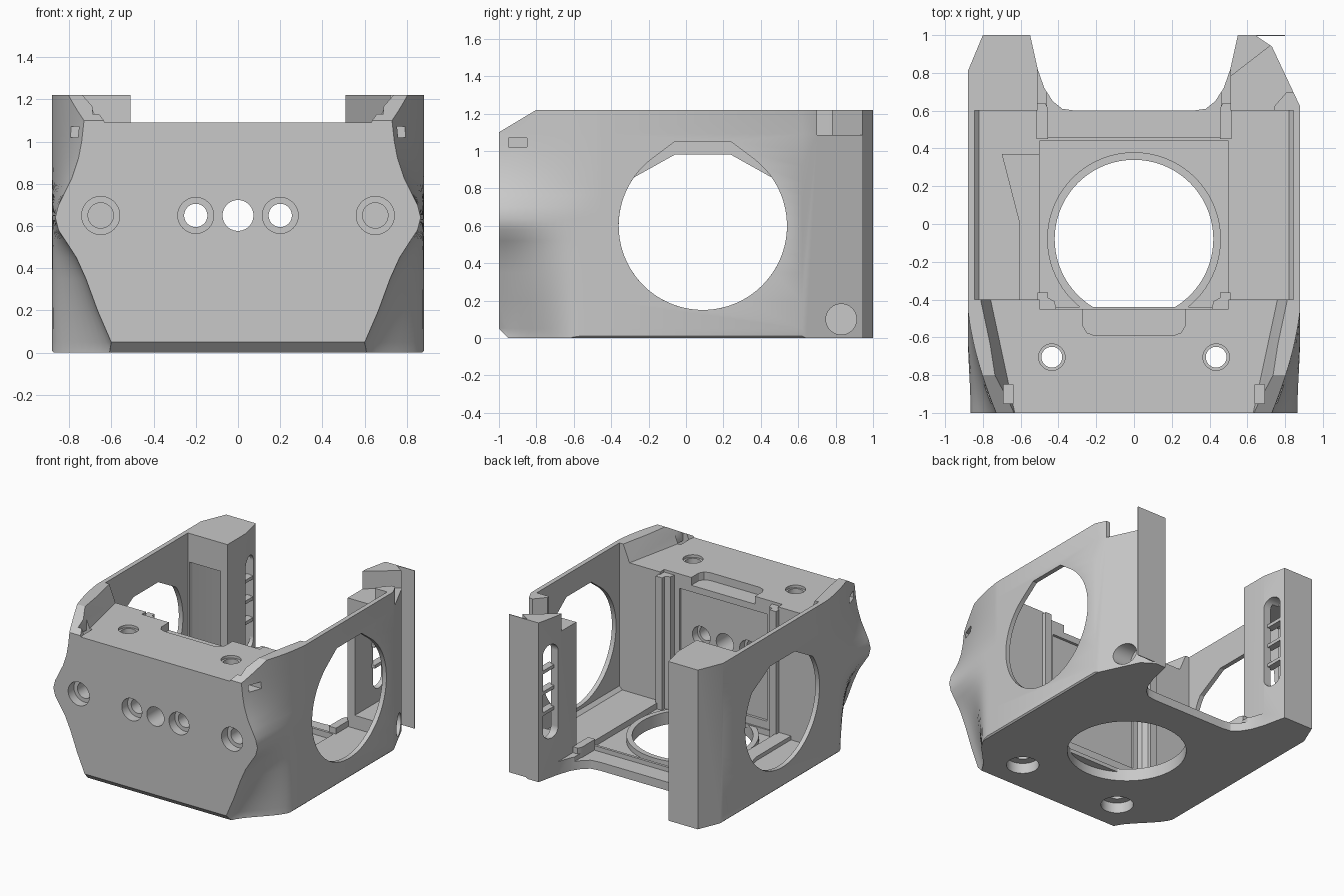
import bpy, bmesh
from math import cos, sin, radians

if "Cube" in bpy.data.objects:
    bpy.data.objects.remove(bpy.data.objects["Cube"])

grey = bpy.data.materials.new("plain grey")
grey.use_nodes = True
COLOUR = (0.58, 0.58, 0.58, 1)
grey.diffuse_color = COLOUR
grey.node_tree.nodes["Principled BSDF"].inputs["Base Color"].default_value = COLOUR


def finish(name, bm):
    bmesh.ops.recalc_face_normals(bm, faces=bm.faces[:])
    mesh = bpy.data.meshes.new(name)
    bm.to_mesh(mesh)
    bm.free()
    mesh.materials.append(grey)
    ob = bpy.data.objects.new(name, mesh)
    bpy.context.collection.objects.link(ob)
    return ob


def loft(name, rings):
    bm = bmesh.new()
    rows = [[bm.verts.new(p) for p in ring] for ring in rings]
    n = len(rows[0])
    for a, b in zip(rows, rows[1:]):
        for i in range(n):
            j = (i + 1) % n
            bm.faces.new((a[i], a[j], b[j], b[i]))
    bm.faces.new(rows[0])
    bm.faces.new(rows[-1])
    return finish(name, bm)


def prism(name, pts, axis, lo, hi):
    place = {"x": lambda a, b, h: (h, a, b),
             "y": lambda a, b, h: (a, h, b),
             "z": lambda a, b, h: (a, b, h)}[axis]
    return loft(name, [[place(a, b, h) for a, b in pts] for h in (lo, hi)])


def rect(a0, a1, b0, b1):
    return [(a0, b0), (a1, b0), (a1, b1), (a0, b1)]


def arc(a, b, r, start=0, end=360, n=48):
    last = n if end - start == 360 else n - 1
    step = (end - start) / last
    return [(a + r * cos(radians(start + i * step)),
             b + r * sin(radians(start + i * step))) for i in range(n)]


def flip(pts, s):
    return [(s * a, b) for a, b in pts]


def cut(ob, cutter):
    bpy.context.view_layer.objects.active = ob
    mod = ob.modifiers.new("cut", "BOOLEAN")
    mod.operation, mod.solver, mod.object = "DIFFERENCE", "EXACT", cutter
    bpy.ops.object.modifier_apply(modifier=mod.name)
    bpy.data.objects.remove(cutter)


def carve(*args):
    cut(body, prism("cutter", *args))


def spread(z, d):
    """How far the nose has widened to the side wall, d behind the front."""
    if z < .75:
        t = min(d / .43, 1)
        return t * t * (3 - 2 * t)
    t = min(d / .55, 1)
    return t * (1.6 - .6 * t)


# Outer body: bulged nose blending into straight side walls
nose = [(0, .60), (.05, .60), (.2, .665), (.35, .72), (.45, .765), (.52, .81),
        (.58, .85), (.64, .865), (.70, .85), (.76, .82), (.83, .785),
        (.92, .755), (1.0, .74), (1.09, .73), (1.22, .725)]
rings = []
for i in range(16):
    d = .55 * i / 14 if i < 15 else 2
    side = [(w + (.88 - w) * spread(z, d), z) for z, w in nose]
    rings.append([(x, d - 1, z) for x, z in side] +
                 [(-x, d - 1, z) for x, z in reversed(side)])
body = loft("main_body", rings)

# Front edge chamfers, top and bottom
carve([(-1.1, 1.04), (-.7, 1.28), (-.7, 1.4), (-1.1, 1.4)], "x", -1, 1)
carve([(-1.1, .15), (-.9, -.05), (-1.1, -.05)], "x", -1, 1)

# Lowered top of the front block, with sloping sides up to the walls
top = [(-1.1, 1.09, .61), (-1.1, 1.3, .74), (-.35, 1.3, .855), (-.35, 1.09, .77)]
cut(body, loft("cutter", [[(s * x, y, z) for y, z, x in top] for s in (-1, 1)]))

# Inner cavity with chamfered floor edges
carve([(-.82, .1), (.82, .1), (.845, .125), (.845, 1.4), (-.845, 1.4), (-.845, .125)],
      "y", -.4, .6)
carve(rect(-.50, .50, -.45, -.3), "z", .1, 1.4)
carve(rect(-.51, .51, .5, 1.2), "z", .1, 1.4)
carve(rect(-.50, .50, -.44, .44), "z", .055, .2)
carve(rect(-.46, .46, .46, .75), "z", .065, .2)

# Back opening and bevelled back corners
half = [(.57, 1.1), (.55, 1), (.51, .82), (.475, .72), (.43, .65), (.38, .61), (.31, .6)]
carve(half + flip(half[::-1], -1), "z", -.1, 1.4)
carve([(.89, .6), (.73, .94), (.64, 1), (.64, 1.1), (1, 1.1), (1, .6)], "z", -.1, 1.4)
carve([(-.90, .76), (-.80, 1), (-.80, 1.1), (-1, 1.1), (-1, .76)], "z", -.1, 1.4)

# Round floor opening and shallow panel on the back of the front block
carve(arc(0, -.08, .42, n=72), "z", -.1, .07)
carve(rect(-.37, .37, .16, .98), "y", -.47, -.4)

# Large side openings with clipped tops
for x0, x1, peak, start in ((.7, 1, 1.05, 127), (-1, -.7, .98, 145)):
    carve(arc(.09, .6, .45, start, 540 - start, 56) + [(.24, peak), (-.06, peak)],
          "x", x0, x1)

# Front bores
carve(arc(0, .65, .073), "y", -1.1, -.3)
for s in (-1, 1):
    carve(arc(s * .2, .65, .055), "y", -1.1, -.3)
    carve(arc(s * .2, .65, .085), "y", -1.1, -.93)
    carve(arc(s * .2, .65, .075), "y", -.53, -.4)
    carve(arc(s * .65, .65, .09), "y", -1.1, -.93)
    carve(arc(s * .65, .65, .06), "y", -.95, -.75)

    # Vertical screw holes
    carve(arc(s * .435, -.705, .055), "z", -.1, 1.3)
    carve(arc(s * .435, -.705, .07), "z", 1.07, 1.3)
    carve(arc(s * .435, -.705, .115), "z", -.1, .08)

    # Strap slots through the upper front corners
    carve(rect(*sorted((s * .66, s * .95)), -.95, -.85), "z", 1.02, 1.07)
    carve(rect(*sorted((s * .64, s * .69)), -.95, -.85), "z", 1.02, 1.2)

    # Hollow post: pocket on the front, long rounded slot on the inside
    pocket = [(.57, .55), (.83, .55), (.83, .64), (.70, .92), (.66, .965), (.57, .965)]
    carve(flip(pocket, s), "z", .2, 1.0)
    slot = arc(.89, .95, .07, 0, 180, 12) + arc(.89, .37, .07, 180, 360, 12)
    carve(slot, "x", *sorted((s * .45, s * .62)))

    # Small chamfer under the side walls
    carve(flip([(.86, -.01), (.91, .04), (.91, -.01)], s), "y", -1.1, 1.1)

# Shallow trough on the block top
carve([(-.27, -.3), (-.27, -.54), (-.25, -.575), (-.21, -.59),
       (.21, -.59), (.25, -.575), (.27, -.54), (.27, -.3)], "z", 1.03, 1.2)

# Left post: notch in the top and a blind side hole
carve([(.40, .695), (.51, .78), (.73, .95), (.80, 1.0), (1, 1.0), (1, .70),
       (.81, .70), (.74, .62), (.74, .5), (.40, .5)], "z", 1.085, 1.4)
carve(arc(.83, .1, .082), "x", .66, 1)

parts = [body]

# Thin fin carrying the left post's back face outwards
parts.append(prism("left_post_fin", rect(.63, .80, .994, 1), "z", .01, 1.22))

# Raised rim round the floor opening
rim = prism("floor_rim", arc(0, -.08, .46, n=72), "z", .03, .095)
cut(rim, prism("cutter", arc(0, -.08, .42, n=72), "z", 0, .2))
cut(rim, prism("cutter", rect(-1, 1, -1, -.44), "z", 0, .2))
parts.append(rim)

# Corner rails, low floor blocks by the posts, and cross ribs in the post slots
for s, label in ((1, "left"), (-1, "right")):
    rail = [(.41, -.46), (.42, -.41), (.455, -.39), (.455, -.362), (.51, -.362), (.51, -.46)]
    parts.append(prism(label + "_rail", flip(rail, s), "z", .04, 1.07))
    block = [(.455, .45), (.515, .45), (.515, .64), (.47, .64), (.455, .61)]
    parts.append(prism(label + "_floor_block", flip(block, s), "z", .05, .145))
    for i in range(3):
        z = .49 + .16 * i
        parts.append(prism(f"{label}_slot_rib_{i + 1}", rect(.80, .965, z, z + .025),
                           "x", *sorted((s * .545, s * .60))))

# Raised floor plate on the right side
plate = [(-.50, .37), (-.70, .37), (-.61, .02), (-.61, -.45), (-.50, -.45)]
parts.append(prism("floor_plate", plate, "z", .08, .13))

# Smooth the round surfaces, keep the edges crisp
bpy.ops.object.select_all(action="DESELECT")
for ob in parts:
    ob.select_set(True)
bpy.context.view_layer.objects.active = body
bpy.ops.object.shade_smooth_by_angle(angle=radians(28))
weighted = body.modifiers.new("even_shading", "WEIGHTED_NORMAL")
weighted.keep_sharp = True
